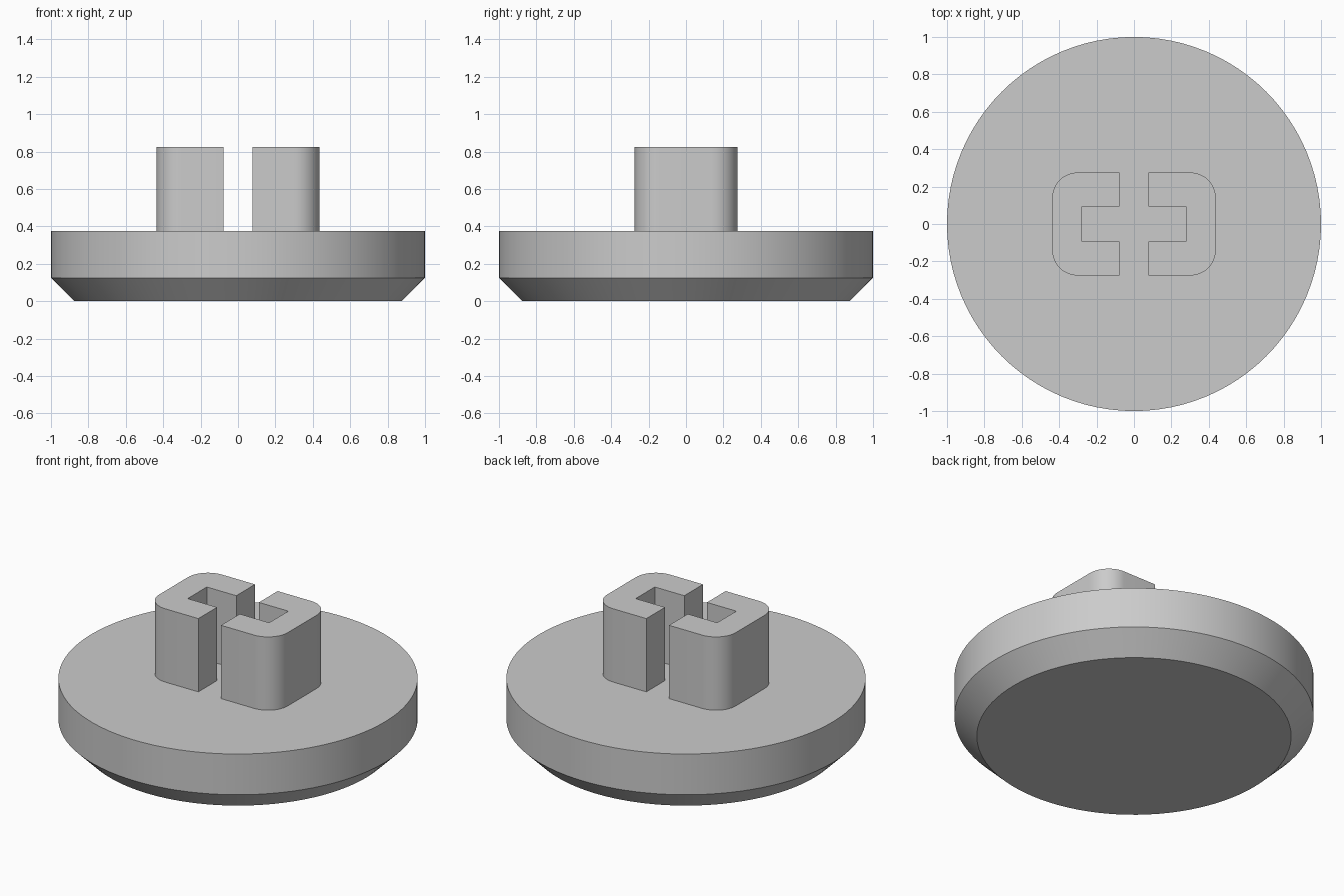
import bpy, bmesh, math

cube = bpy.data.objects.get("Cube")
if cube:
    bpy.data.objects.remove(cube, do_unlink=True)

grey = bpy.data.materials.new("plain_grey")
grey.use_nodes = True
colour = (0.6, 0.6, 0.6, 1)
grey.diffuse_color = colour
grey.node_tree.nodes["Principled BSDF"].inputs["Base Color"].default_value = colour


def finish(name, bm):
    bmesh.ops.recalc_face_normals(bm, faces=bm.faces)
    mesh = bpy.data.meshes.new(name)
    bm.to_mesh(mesh)
    bm.free()
    mesh.materials.append(grey)
    obj = bpy.data.objects.new(name, mesh)
    bpy.context.collection.objects.link(obj)
    bpy.ops.object.select_all(action='DESELECT')
    obj.select_set(True)
    bpy.context.view_layer.objects.active = obj
    bpy.ops.object.shade_smooth_by_angle(angle=math.radians(30))
    return obj


def round_base(name, profile, sides=96):
    """Stack rings of (radius, height) and cap both ends."""
    bm = bmesh.new()
    rings = []
    for r, z in profile:
        rings.append([bm.verts.new((r * math.cos(math.tau * i / sides),
                                    r * math.sin(math.tau * i / sides), z))
                      for i in range(sides)])
    for low, high in zip(rings, rings[1:]):
        for i in range(sides):
            j = (i + 1) % sides
            bm.faces.new((low[i], low[j], high[j], high[i]))
    bm.faces.new(rings[0])
    bm.faces.new(rings[-1])
    return finish(name, bm)


def bracket(name, side, bottom, top):
    """C-shaped post with rounded outer corners and a pocket facing the middle."""
    inner, outer, pocket = 0.077, 0.437, 0.277
    half, slot, radius, steps = 0.275, 0.093, 0.135, 12
    outline = [(pocket, slot), (inner, slot), (inner, half)]
    for i in range(steps + 1):
        a = math.pi / 2 * (1 - i / steps)
        outline.append((outer - radius + radius * math.cos(a),
                        half - radius + radius * math.sin(a)))
    outline += [(x, -y) for x, y in reversed(outline)]
    bm = bmesh.new()
    face = bm.faces.new([bm.verts.new((side * x, y, bottom)) for x, y in outline])
    new = bmesh.ops.extrude_face_region(bm, geom=[face], use_keep_orig=True)
    verts = [v for v in new["geom"] if isinstance(v, bmesh.types.BMVert)]
    bmesh.ops.translate(bm, verts=verts, vec=(0, 0, top - bottom))
    return finish(name, bm)


# Disc with a chamfered underside
round_base("base_disc", [(0.875, 0), (1, 0.125), (1, 0.375)])

# Pair of facing posts on the disc
for label, side in (("left", 1), ("right", -1)):
    bracket(label + "_post", side, 0.375, 0.825)
